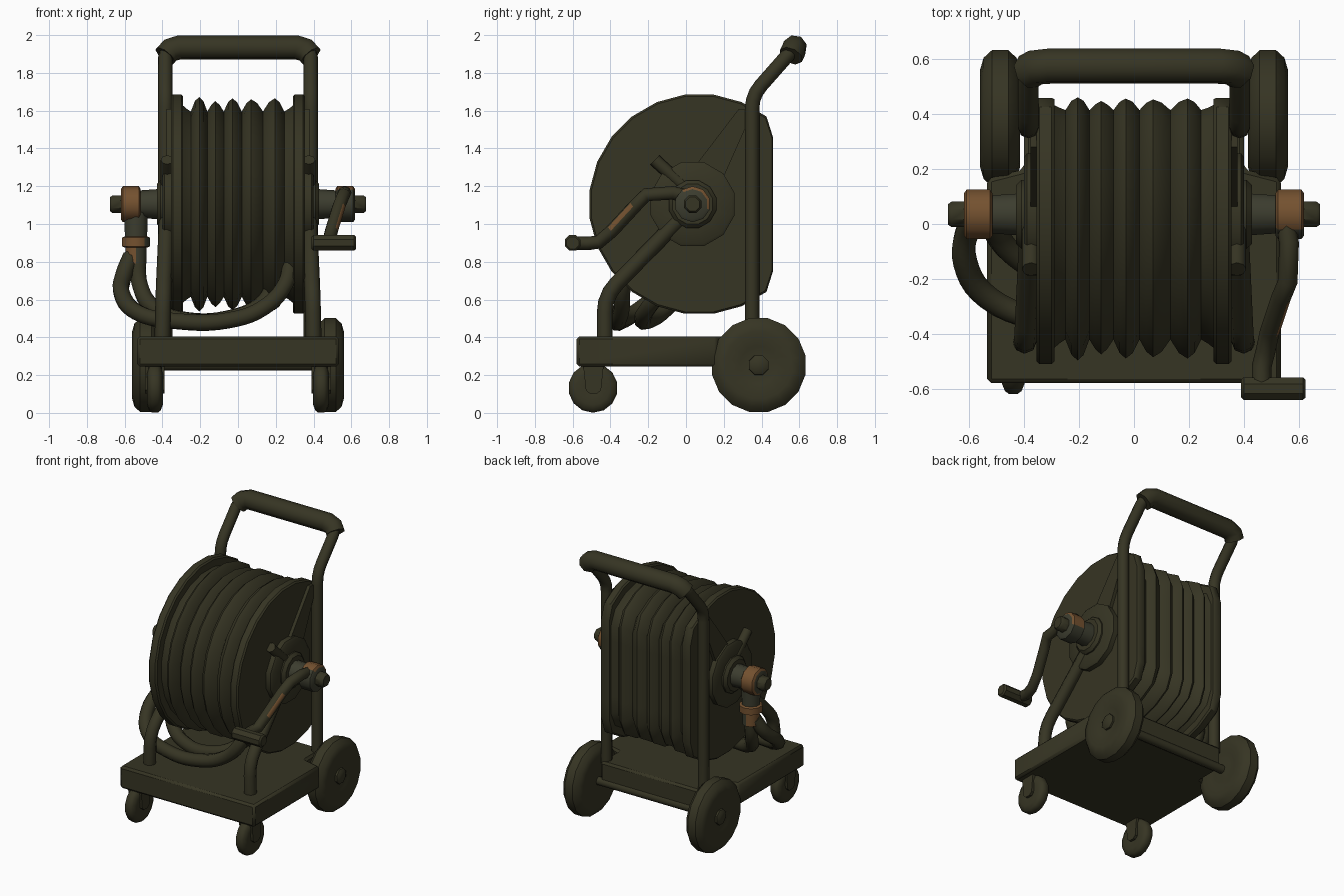
import bpy, bmesh, math
from mathutils import Vector

if "Cube" in bpy.data.objects:
    bpy.data.objects.remove(bpy.data.objects["Cube"])


def material(name, c):
    m = bpy.data.materials.new(name)
    m.diffuse_color = (*c, 1)
    m.use_nodes = True
    m.node_tree.nodes["Principled BSDF"].inputs["Base Color"].default_value = m.diffuse_color
    return m


OLIVE = material("dark_olive", (0.037, 0.035, 0.017))
METAL = material("grey_green", (0.045, 0.046, 0.028))
BROWN = material("worn_brown", (0.175, 0.083, 0.029))
AY, AZ = 0.035, 1.105            # reel axle position


def finish(ob, mats, rule=None, angle=40):
    for m in mats:
        ob.data.materials.append(m)
    if rule:
        for p in ob.data.polygons:
            p.material_index = int(bool(rule(p.center, p.normal)))
    bpy.ops.object.select_all(action='DESELECT')
    ob.select_set(True)
    bpy.context.view_layer.objects.active = ob
    bpy.ops.object.shade_smooth_by_angle(angle=math.radians(angle))
    return ob


def mesh_object(name, bm, mats, rule=None):
    bmesh.ops.recalc_face_normals(bm, faces=bm.faces)
    me = bpy.data.meshes.new(name)
    bm.to_mesh(me)
    bm.free()
    ob = bpy.data.objects.new(name, me)
    bpy.context.collection.objects.link(ob)
    return finish(ob, mats, rule)


def lathe(name, profile, centre, n=12, axis='X', mats=(OLIVE,), rule=None, cap=None, flip=1):
    """Turn (along, radius) points round an axis; cap(r) limits y to flatten the back."""
    bm = bmesh.new()
    c = Vector(centre)
    rings = []
    for a, r in profile:
        ring = []
        for i in range(n):
            t = 2 * math.pi * (i + 0.5) / n
            u, v = r * math.cos(t), r * math.sin(t)
            p = c + (Vector((a * flip, u, v)) if axis == 'X' else Vector((u, v, a)))
            if cap:
                p.y = min(p.y, cap(r))
            ring.append(bm.verts.new(p))
        rings.append(ring)
    for r0, r1 in zip(rings, rings[1:]):
        for i in range(n):
            j = (i + 1) % n
            bm.faces.new((r0[i], r0[j], r1[j], r1[i]))
    bm.faces.new(rings[0])
    bm.faces.new(rings[-1])
    return mesh_object(name, bm, mats, rule)


def prism(name, pts, axis, a, b, bevel=0.0):
    """Extrude an outline along x (yz points) or z (xy points)."""
    bm = bmesh.new()
    put = (lambda p, h: (h, *p)) if axis == 'X' else (lambda p, h: (*p, h))
    lo = [bm.verts.new(put(p, a)) for p in pts]
    hi = [bm.verts.new(put(p, b)) for p in pts]
    bm.faces.new(lo)
    bm.faces.new(hi)
    for i in range(len(pts)):
        j = (i + 1) % len(pts)
        bm.faces.new((lo[i], lo[j], hi[j], hi[i]))
    if bevel:
        bmesh.ops.recalc_face_normals(bm, faces=bm.faces)
        bmesh.ops.bevel(bm, geom=bm.edges[:], offset=bevel, segments=1, affect='EDGES')
    return mesh_object(name, bm, (OLIVE,))


def rounded(pts, d):
    """Replace inner corners of a path by short arcs."""
    pts = [Vector(p) for p in pts]
    out = [pts[0]]
    for a, b, c in zip(pts, pts[1:], pts[2:]):
        p, q = b + (a - b).normalized() * d, b + (c - b).normalized() * d
        out += [p * (1 - t)**2 + b * 2 * t * (1 - t) + q * t * t for t in (0, 0.33, 0.67, 1)]
    return out + [pts[-1]]


def tube(name, pts, radius, corner=0.0, smooth=False, mats=(OLIVE,), rule=None):
    cu = bpy.data.curves.new(name, 'CURVE')
    cu.dimensions = '3D'
    cu.bevel_depth, cu.bevel_resolution = radius, 2
    cu.use_fill_caps = True
    if corner:
        pts = rounded(pts, corner)
    s = cu.splines.new('BEZIER' if smooth else 'POLY')
    if smooth:
        s.bezier_points.add(len(pts) - 1)
        s.resolution_u = 5
        for bp, p in zip(s.bezier_points, pts):
            bp.co = p
            bp.handle_left_type = bp.handle_right_type = 'AUTO'
    else:
        s.points.add(len(pts) - 1)
        for sp, p in zip(s.points, pts):
            sp.co = (*p, 1)
    ob = bpy.data.objects.new(name, cu)
    bpy.context.collection.objects.link(ob)
    bpy.ops.object.select_all(action='DESELECT')
    ob.select_set(True)
    bpy.context.view_layer.objects.active = ob
    bpy.ops.object.convert(target='MESH')
    ob = bpy.context.view_layer.objects.active
    ob.data.materials.clear()
    return finish(ob, mats, rule, 50)


# Base platform, notched for the rear wheels
half = [(0.535, -0.58), (0.535, 0.165), (0.40, 0.2), (0.40, 0.40)]
prism("base_platform", half + [(-x, y) for x, y in reversed(half)], 'Z', 0.245, 0.405, 0.015)

# Push handle frame with a thick grip
frame = [(0.385, 0.35, 0.38), (0.385, 0.35, 1.68), (0.385, 0.575, 1.935)]
tube("handle_frame", frame + [(-x, y, z) for x, y, z in reversed(frame)], 0.038, 0.07)
tube("handle_grip", [(-0.385, 0.555, 1.89), (-0.36, 0.57, 1.92), (-0.31, 0.575, 1.935),
                     (0.31, 0.575, 1.935), (0.36, 0.57, 1.92), (0.385, 0.555, 1.89)], 0.066)

# Reel: wound hose between two flanges, flattened towards the frame
peaks = [-0.295, -0.205, -0.12, -0.03, 0.07, 0.195, 0.295]
sizes = [0.53, 0.572, 0.55, 0.565, 0.56, 0.565, 0.53]
wind = [(-0.3, 0.1)]
for i, (p, r) in enumerate(zip(peaks, sizes)):
    if i:
        g = p - peaks[i - 1]
        q = sizes[i - 1]
        wind += [(p - g * 0.75, q - 0.02), (p - g * 0.5, 0.495), (p - g * 0.25, r - 0.02)]
    wind.append((p, r))
wind.append((0.3, 0.1))
RC = (0, 0.07, AZ)
lathe("wound_hose", wind, RC, 24, cap=lambda r: 0.46 - (0.57 - r) * 0.6)

for s, side in ((-1, "left"), (1, "right")):
    lathe(side + "_flange", [(0.29, 0.1), (0.29, 0.575), (0.30, 0.585), (0.345, 0.585), (0.355, 0.575),
                             (0.355, 0.1)], RC, 24, cap=lambda r: 0.46 if r > 0.58 else 0.455, flip=s)
    # Hub plate, boss, shaft, collar and end nut
    A = (0, AY, AZ)
    lathe(side + "_hub_plate", [(0.34, 0.1), (0.34, 0.23), (0.39, 0.23), (0.40, 0.215), (0.40, 0.1)], A, 12, flip=s)
    lathe(side + "_boss", [(0.39, 0.13), (0.41, 0.13), (0.43, 0.11), (0.43, 0.08)], A, 12, flip=s)
    lathe(side + "_shaft", [(0.42, 0.08), (0.53, 0.072)], A, 10, mats=(METAL,), flip=s)
    lathe(side + "_collar", [(0.515, 0.08), (0.525, 0.095), (0.61, 0.095), (0.62, 0.08)], A, 10,
          mats=(METAL, BROWN), flip=s,
          rule=(lambda c, n: abs(n.x) < 0.9) if s < 0 else (lambda c, n: abs(n.x) < 0.9 and n.z + 0.7 * n.y > 0.2))
    lathe(side + "_end_nut", [(0.61, 0.05), (0.665, 0.05), (0.678, 0.04)], A, 8, flip=s)

    # Front leg, rear brace and lug holding the hub
    tube(side + "_front_leg", [(s * 0.40, -0.43, 0.39), (s * 0.395, -0.43, 0.62), (s * 0.375, 0.0, 1.06)], 0.042, 0.09)
    prism(side + "_rear_brace", [(0.02, 1.27), (0.20, 1.25), (0.355, 1.6), (0.28, 1.61)], 'X', s * 0.345, s * 0.378)
    tube(side + "_hub_lug", [(s * 0.375, 0.0, 1.19), (s * 0.375, -0.145, 1.32), (s * 0.375, -0.165, 1.34)], 0.034)

    # Rear wheel
    lathe(side + "_rear_wheel", [(-0.065, 0.07), (-0.06, 0.12), (-0.073, 0.18), (-0.06, 0.225), (-0.03, 0.253),
                                 (0.03, 0.253), (0.06, 0.225), (0.073, 0.18), (0.055, 0.10), (0.05, 0.06)],
          (s * 0.488, 0.385, 0.253), 16, flip=s)
    lathe(side + "_wheel_hub", [(0.03, 0.058), (0.062, 0.055), (0.074, 0.035)], (s * 0.488, 0.385, 0.253), 8, flip=s)

    # Front caster with fork plates
    C = (s * 0.44, -0.492, 0.132)
    lathe(side + "_caster_wheel", [(-0.032, 0.04), (-0.042, 0.09), (-0.03, 0.12), (-0.015, 0.131), (0.015, 0.131),
                                   (0.03, 0.12), (0.042, 0.09), (0.032, 0.04)], C, 14)
    for k, where in ((-1, "inner"), (1, "outer")):
        x = C[0] + s * k * 0.043
        prism(f"{side}_caster_fork_{where}", [(-0.545, 0.26), (-0.53, 0.12), (-0.51, 0.102), (-0.47, 0.102),
                                             (-0.45, 0.12), (-0.435, 0.26)], 'X', x - 0.009, x + 0.009)

tube("rear_axle", [(-0.44, 0.385, 0.255), (0.44, 0.385, 0.255)], 0.03)

# Crank arm with a worn patch, and its handle
tube("crank_arm", [(0.55, 0.03, 1.14), (0.565, -0.07, 1.165), (0.56, -0.21, 1.155), (0.535, -0.27, 1.095),
                   (0.495, -0.39, 0.965), (0.48, -0.46, 0.905), (0.465, -0.52, 0.897), (0.465, -0.6, 0.9)], 0.036,
     mats=(OLIVE, BROWN), rule=lambda c, n: -0.38 < c.y < -0.28 and n.x > 0.3 and n.z > -0.3)
lathe("crank_handle", [(0.39, 0.035), (0.40, 0.045), (0.615, 0.045), (0.625, 0.035)], (0, -0.6, 0.9), 8)

# Water inlet below the left collar
E = (-0.54, AY, 0)
lathe("inlet_elbow", [(0.93, 0.062), (1.1, 0.066)], E, 10, 'Z', (METAL, BROWN),
      lambda c, n: False)
lathe("inlet_ring", [(0.875, 0.062), (0.882, 0.077), (0.928, 0.077), (0.935, 0.062)], E, 10, 'Z', (METAL, BROWN),
      lambda c, n: n.x < 0.5)
lathe("inlet_tail", [(0.79, 0.058), (0.88, 0.058)], E, 10, 'Z', (METAL, BROWN),
      lambda c, n: n.x < -0.1)

# Loose hose loops from the inlet round to the reel
tube("outer_hose_loop", [(-0.565, 0.03, 0.83), (-0.605, -0.02, 0.73), (-0.615, -0.14, 0.63), (-0.53, -0.27, 0.53),
                         (-0.32, -0.35, 0.485), (-0.05, -0.36, 0.49), (0.14, -0.34, 0.56), (0.25, -0.33, 0.68),
                         (0.28, -0.27, 0.82)], 0.045, smooth=True)
tube("inner_hose_loop", [(-0.53, 0.03, 0.83), (-0.52, 0.0, 0.68), (-0.44, -0.11, 0.55), (-0.27, -0.20, 0.49),
                         (-0.05, -0.23, 0.50), (0.12, -0.19, 0.57), (0.2, -0.1, 0.68)], 0.045, smooth=True)
